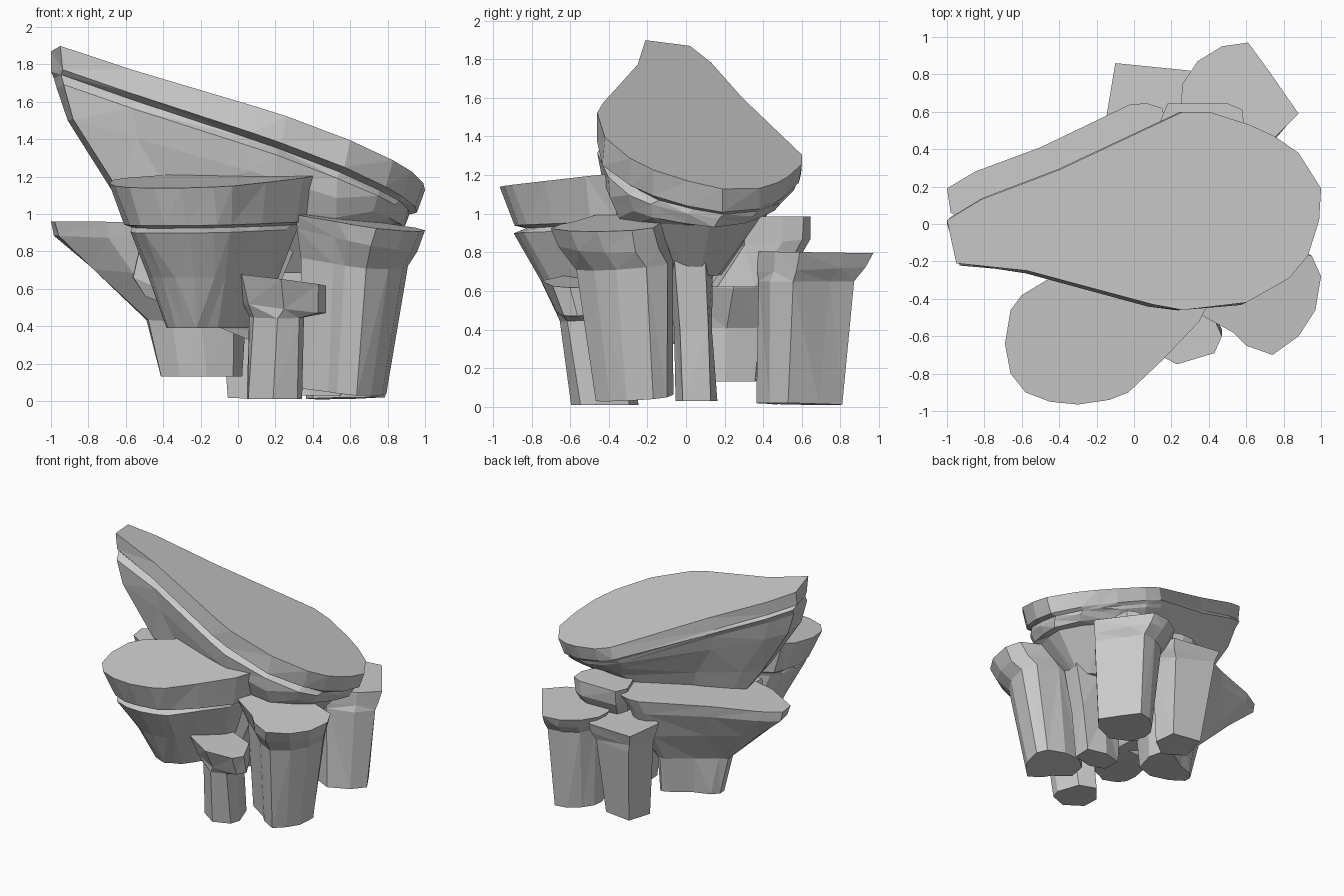
import bpy, bmesh, random

random.seed(4)


def rock(name, outline, top, rings, jitter=0.01):
    """Loft a flat-topped rock: outline on a tilted top plane (z at origin, slope x, slope y),
    then rings downward, each (x0, x1, y0, y1, z at ring centre, slope x, slope y)."""
    xs, ys = [p[0] for p in outline], [p[1] for p in outline]
    ax, bx, ay, by = min(xs), max(xs), min(ys), max(ys)
    bm = bmesh.new()
    loops = [[bm.verts.new((x, y, top[0] + top[1] * x + top[2] * y)) for x, y in outline]]
    for x0, x1, y0, y1, z, sx, sy in rings:
        loop = []
        for px, py in outline:
            x = x0 + (x1 - x0) * (px - ax) / (bx - ax) + random.uniform(-jitter, jitter)
            y = y0 + (y1 - y0) * (py - ay) / (by - ay) + random.uniform(-jitter, jitter)
            h = z + sx * (x - (x0 + x1) / 2) + sy * (y - (y0 + y1) / 2)
            loop.append(bm.verts.new((x, y, max(0, h))))
        loops.append(loop)
    n = len(outline)
    sides = []
    for a, b in zip(loops, loops[1:]):
        for i in range(n):
            j = (i + 1) % n
            sides.append(bm.faces.new((a[i], a[j], b[j], b[i])))
    bm.faces.new(loops[0])
    bm.faces.new(loops[-1])
    bmesh.ops.triangulate(bm, faces=sides)
    bmesh.ops.recalc_face_normals(bm, faces=bm.faces)
    me = bpy.data.meshes.new(name)
    bm.to_mesh(me)
    bm.free()
    ob = bpy.data.objects.new(name, me)
    bpy.context.collection.objects.link(ob)
    return ob


# Large tilted slab on top, with an undercut ledge along the front
rock("top_slab",
     [(-1, .02), (-.82, .13), (-.4, .29), (.26, .6), (.4, .6), (.62, .53), (.75, .47), (.88, .38),
      (1, .19), (.99, .02), (.93, -.17), (.83, -.29), (.6, -.42), (.26, -.46), (.1, -.43),
      (-.57, -.25), (-.95, -.21)],
     (1.52, -.353, -.205),
     [(-.995, .95, -.465, .59, 1.39, -.37, -.16),
      (-.985, .92, -.40, .57, 1.365, -.37, -.16),
      (-.975, .91, -.45, .55, 1.33, -.36, -.14),
      (-.92, .88, -.43, .51, 1.22, -.31, -.08),
      (-.69, .82, -.37, .43, 1.04, -.13, 0),
      (-.35, .58, -.12, .2, .69, -.03, 0)])

# Front left slab, tapering to a blunt base
rock("front_left_slab",
     [(-.6, -.38), (-.66, -.46), (-.69, -.64), (-.66, -.8), (-.58, -.9), (-.45, -.95), (-.3, -.965),
      (-.13, -.94), (-.03, -.9), (.15, -.73), (.35, -.52), (.42, -.38), (.2, -.2), (-.3, -.2)],
     (1.24, .015, .1),
     [(-.61, .36, -.89, -.2, .95, .01, .03),
      (-.57, .33, -.82, -.2, .935, .01, .03),
      (-.58, .32, -.89, -.2, .91, .01, .03),
      (-.48, .22, -.76, -.18, .66, 0, 0),
      (-.38, .06, -.62, -.18, .39, 0, 0)])

# Low left slab on its stub column
rock("left_slab",
     [(-1, .19), (-.85, .28), (-.5, .41), (-.02, .64), (.07, .645), (.15, .62), (.25, .3),
      (.1, -.1), (-.3, -.2), (-.7, -.1), (-.98, .06)],
     (.955, -.005, 0),
     [(-.98, .2, -.18, .61, .86, -.04, 0),
      (-.78, .14, -.14, .52, .66, -.1, 0),
      (-.48, .03, -.06, .39, .42, -.05, 0),
      (-.42, .02, -.02, .36, .13, 0, 0)])

# Inner rock joining the slabs
rock("core_rock",
     [(-.5, -.26), (.1, -.32), (.35, -.2), (.3, .15), (-.2, .2), (-.5, -.05)],
     (.93, 0, 0),
     [(-.57, .12, -.29, .08, .52, -.42, 0),
      (-.5, .08, -.25, .05, .44, -.42, 0)])

# Front right column with an overhanging cap
rock("front_right_column",
     [(1, -.28), (.97, -.46), (.88, -.6), (.74, -.7), (.6, -.65), (.53, -.58), (.31, -.46),
      (.32, -.28), (.48, -.16), (.72, -.12), (.95, -.17)],
     (1.065, -.135, .06),
     [(.31, .96, -.66, -.1, .86, -.2, .05),
      (.34, .90, -.57, -.06, .74, -.1, .1),
      (.35, .79, -.46, -.07, .05, -.08, .08)])

# Short front column
rock("front_small_column",
     [(-.02, -.5), (.02, -.64), (.23, -.75), (.43, -.69), (.47, -.6), (.38, -.4), (.15, -.33)],
     (.66, -.13, -.03),
     [(.03, .46, -.68, -.33, .50, -.12, .05),
      (.05, .36, -.66, -.3, .45, 0, .05),
      (.04, .34, -.59, -.24, .01, 0, 0)])

# Back right column with cap
rock("back_right_column",
     [(.25, .64), (.26, .75), (.34, .87), (.47, .95), (.61, .97), (.72, .82), (.88, .59),
      (.75, .46), (.5, .37), (.3, .48)],
     (.81, 0, -.015),
     [(.3, .86, .37, .94, .71, 0, .05),
      (.33, .84, .37, .87, .65, 0, 0),
      (.37, .79, .37, .80, .015, .02, -.02)])

# Back column
rock("back_column",
     [(-.15, .56), (-.1, .86), (.3, .82), (.36, .58), (.1, .42)],
     (.79, -.04, -.02),
     [(-.13, .34, .43, .84, .69, 0, 0),
      (-.11, .31, .43, .83, .63, 0, 0),
      (-.05, .26, .44, .74, .02, 0, .06)])

# Thin centre column
rock("centre_column",
     [(.2, -.05), (.4, -.1), (.62, -.06), (.64, .1), (.4, .14), (.2, .1)],
     (.76, 0, 0),
     [(.22, .58, -.06, .14, .4, 0, 0),
      (.26, .56, -.05, .16, .03, 0, 0)])

# Block wedged under the top slab at the back
rock("back_block",
     [(.14, .55), (.18, .645), (.5, .645), (.58, .61), (.59, .5), (.5, .3), (.25, .25)],
     (.985, 0, 0),
     [(.15, .58, .25, .64, .85, 0, .1),
      (.22, .5, .12, .5, .62, 0, 0)])
